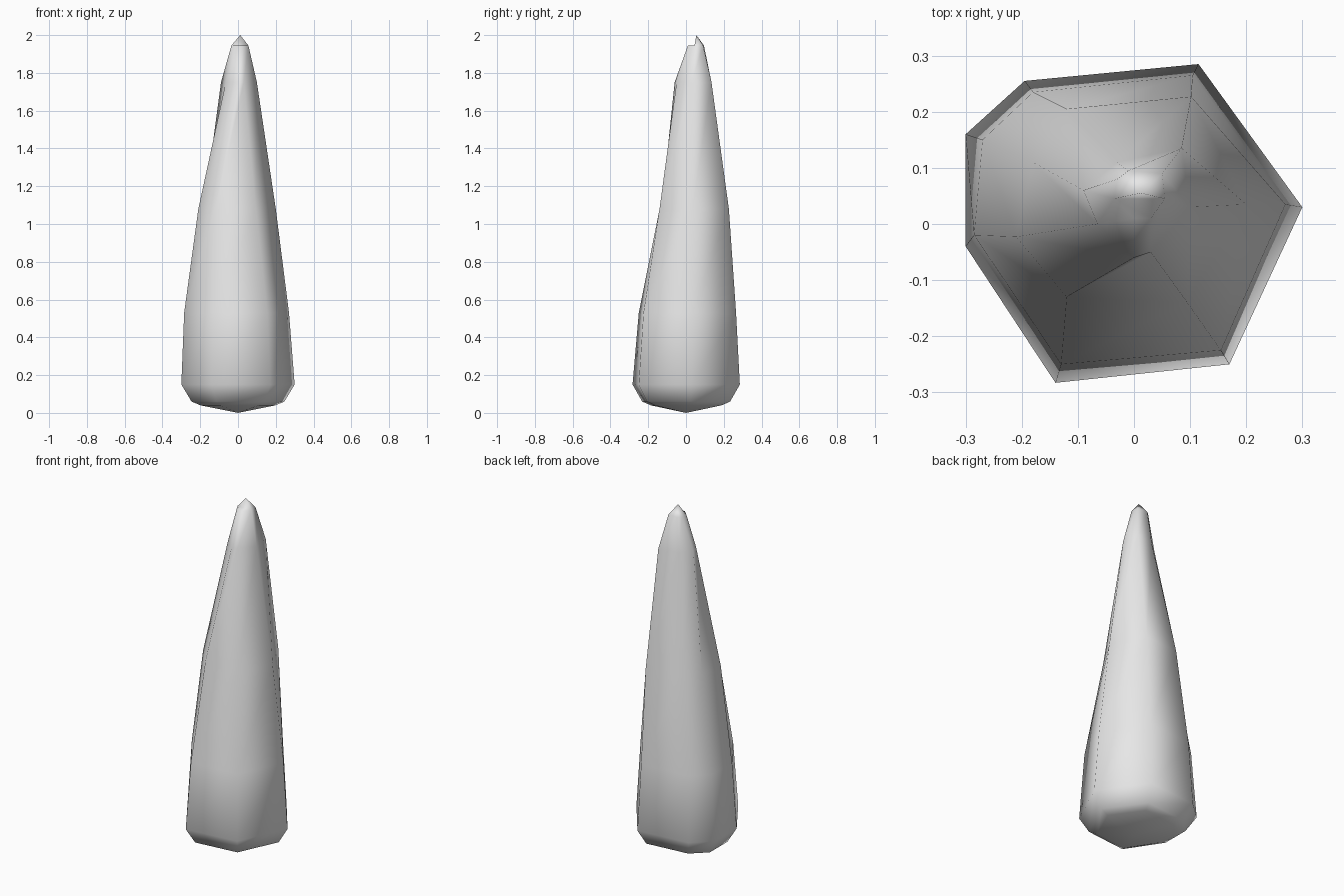
import bpy
import bmesh

cube = bpy.data.objects.get("Cube")
if cube:
    bpy.data.objects.remove(cube, do_unlink=True)

# Widest seven-sided outline, counter-clockwise from +x
base = [(0.30, 0.03), (0.115, 0.285), (-0.195, 0.255), (-0.30, 0.16),
        (-0.30, -0.04), (-0.14, -0.283), (0.17, -0.25)]


def scaled(factor):
    return [(x * factor, y * factor) for x, y in base]


# Cross-sections from the rounded foot to the leaning tip
sections = [
    (0.04, scaled(0.66)),
    (0.06, scaled(0.82)),
    (0.15, base),
    (0.53, [(0.27, 0.035), (0.105, 0.265), (-0.18, 0.235), (-0.27, 0.15),
            (-0.285, -0.02), (-0.13, -0.25), (0.155, -0.225)]),
    (1.08, [(0.20, 0.035), (0.102, 0.227), (-0.12, 0.205), (-0.18, 0.11),
            (-0.21, -0.023), (-0.12, -0.13), (0.095, -0.14)]),
    (1.75, [(0.10, 0.03), (0.085, 0.135), (-0.03, 0.11), (-0.09, 0.06),
            (-0.065, 0.0), (0.0, -0.06), (0.03, -0.05)]),
    (1.945, [(0.055, 0.045), (0.05, 0.09), (-0.01, 0.095), (-0.03, 0.08),
             (-0.035, 0.045), (0.0, 0.01), (0.03, 0.01)]),
]

bm = bmesh.new()
rings = [[bm.verts.new((x, y, z)) for x, y in pts] for z, pts in sections]
n = len(base)

# Sides
for low, high in zip(rings, rings[1:]):
    for i in range(n):
        j = (i + 1) % n
        bm.faces.new((low[i], low[j], high[j], high[i]))

# Shallow pointed underside
foot = bm.verts.new((0, 0, 0))
for i in range(n):
    bm.faces.new((foot, rings[0][(i + 1) % n], rings[0][i]))

# Peak on the rear half of the top, with a small ledge in front
top = rings[-1]
peak = bm.verts.new((0.012, 0.055, 2.0))
for i in range(4):
    bm.faces.new((top[i], top[i + 1], peak))
bm.faces.new((top[4], top[0], peak))
bm.faces.new((top[4], top[5], top[6], top[0]))

bmesh.ops.recalc_face_normals(bm, faces=bm.faces[:])
for face in bm.faces:
    face.smooth = True

mesh = bpy.data.meshes.new("stone_spike")
bm.to_mesh(mesh)
bm.free()
spike = bpy.data.objects.new("stone_spike", mesh)
bpy.context.collection.objects.link(spike)

# Single stone colour
stone = bpy.data.materials.new("light_grey_stone")
stone.use_nodes = True
colour = (0.8, 0.8, 0.8, 1)
stone.diffuse_color = colour
stone.node_tree.nodes["Principled BSDF"].inputs["Base Color"].default_value = colour
mesh.materials.append(stone)
